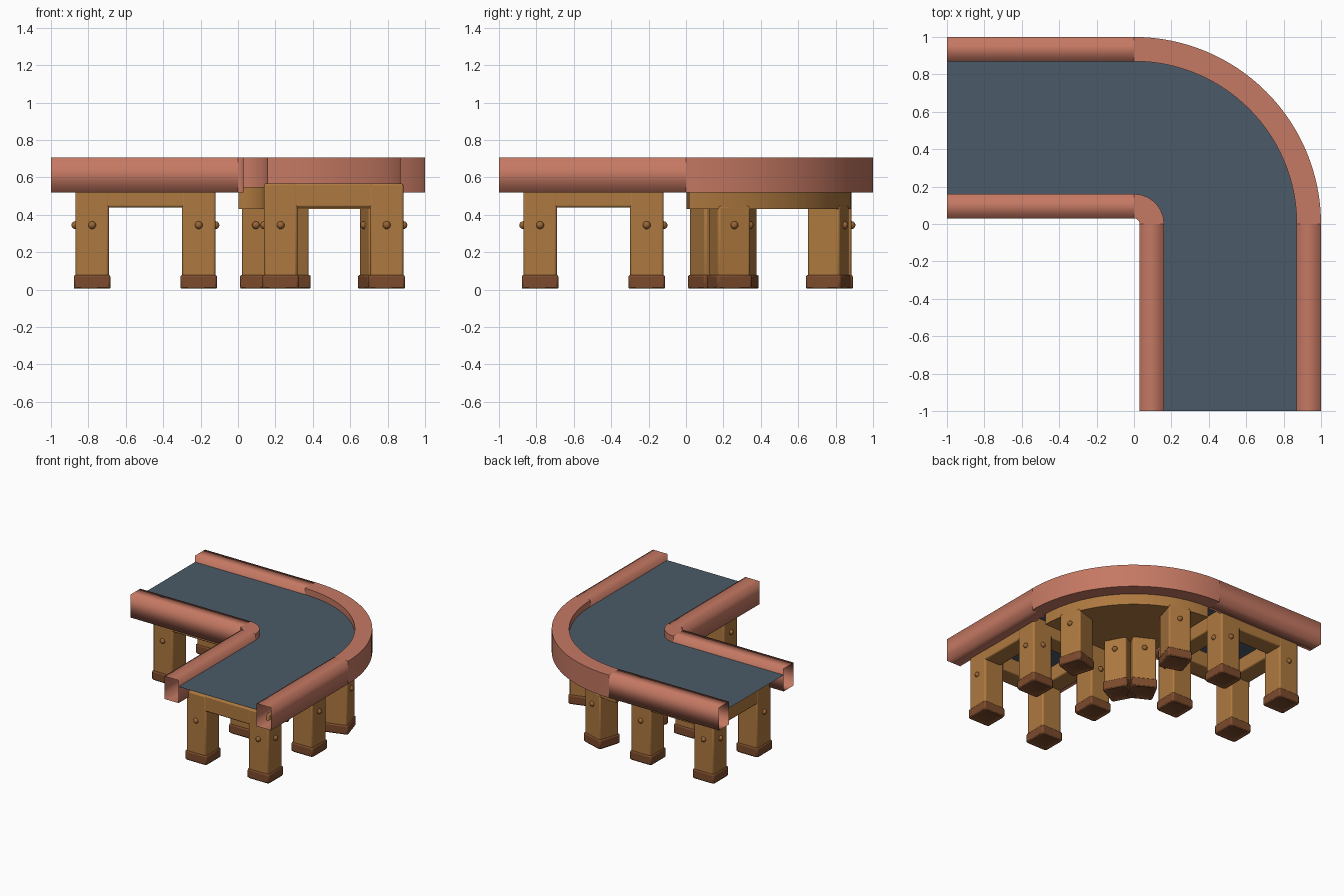
import bpy, bmesh, math
from mathutils import Matrix, Vector

if "Cube" in bpy.data.objects:
    bpy.data.objects.remove(bpy.data.objects["Cube"])


def material(name, rgb):
    m = bpy.data.materials.new(name)
    m.diffuse_color = (*rgb, 1)
    m.use_nodes = True
    m.node_tree.nodes["Principled BSDF"].inputs["Base Color"].default_value = m.diffuse_color
    return m


PINK = material("terracotta_pink", (0.56, 0.19, 0.125))
WOOD = material("oak_wood", (0.42, 0.19, 0.05))
FOOT = material("dark_brown", (0.20, 0.07, 0.025))
PEG = material("peg_brown", (0.32, 0.13, 0.035))
BELT = material("slate_blue", (0.07, 0.105, 0.138))


def finish(name, bm, mat, smooth="angle", bevel=0.0, normals=True):
    if normals:
        bmesh.ops.recalc_face_normals(bm, faces=bm.faces[:])
    mesh = bpy.data.meshes.new(name)
    bm.to_mesh(mesh)
    bm.free()
    ob = bpy.data.objects.new(name, mesh)
    bpy.context.collection.objects.link(ob)
    mesh.materials.append(mat)
    bpy.ops.object.select_all(action="DESELECT")
    ob.select_set(True)
    bpy.context.view_layer.objects.active = ob
    if bevel:
        b = ob.modifiers.new("bevel", "BEVEL")
        b.width, b.segments, b.limit_method = bevel, 2, "ANGLE"
    if smooth == "full":
        bpy.ops.object.shade_smooth()
    elif smooth == "angle":
        bpy.ops.object.shade_smooth_by_angle(angle=math.radians(35))
    return ob


def box(name, lo, hi, mat, bevel=0.0):
    lo, hi = Vector(lo), Vector(hi)
    bm = bmesh.new()
    bmesh.ops.create_cube(bm, size=1)
    bmesh.ops.scale(bm, vec=hi - lo, verts=bm.verts)
    bmesh.ops.translate(bm, vec=(lo + hi) / 2, verts=bm.verts)
    return finish(name, bm, mat, bevel=bevel)


def arc_frames(a0, a1, n):
    """Stations (origin, outward direction) around the bend centre."""
    out = []
    for i in range(n + 1):
        a = math.radians(a0 + (a1 - a0) * i / n)
        out.append((Vector((0, 0, 0)), Vector((math.cos(a), math.sin(a), 0))))
    return out


X, Y = Vector((1, 0, 0)), Vector((0, 1, 0))
ARM_A = [(-X, Y), (Vector((0, 0, 0)), Y)]
ARM_B = [(Vector((0, 0, 0)), X), (-Y, X)]
BEND = arc_frames(90, 0, 32)


def sweep(name, stations, profile, mat, smooth="angle", closed=True, caps=False):
    """Sweep (radius, height) points along the stations."""
    bm = bmesh.new()
    rings = [[bm.verts.new(o + d * r + Vector((0, 0, z))) for r, z in profile]
             for o, d in stations]
    k = len(profile)
    for p, q in zip(rings, rings[1:]):
        for i in range(k if closed else k - 1):
            j = (i + 1) % k
            bm.faces.new((p[i], p[j], q[j], q[i]))
    if caps:
        bm.faces.new(rings[0])
        bm.faces.new(rings[-1])
    bm.faces.ensure_lookup_table()
    bm.normal_update()
    if not closed and bm.faces[0].normal.z < 0:
        bmesh.ops.reverse_faces(bm, faces=bm.faces[:])
    return finish(name, bm, mat, smooth, normals=closed)


# Hollow side rails: two straight arms and a bend each
for side, r0, r1 in (("inner", 0.03, 0.16), ("outer", 0.87, 1.0)):
    prof = [(r0, 0.52), (r1, 0.52), (r1, 0.707), (r0, 0.707)]
    sweep(side + "_rail_left_arm", ARM_A, prof, PINK, "full")
    sweep(side + "_rail_bend", BEND, prof, PINK)
    sweep(side + "_rail_front_arm", ARM_B, prof, PINK, "full")

# Belt surface
sweep("belt", ARM_A[:1] + BEND + ARM_B[1:], [(0.16, 0.655), (0.87, 0.655)],
      BELT, closed=False)

# Solid quarter-ring deck under the bend
sweep("corner_deck", arc_frames(89, 1, 28),
      [(0.14, 0.43), (0.885, 0.43), (0.885, 0.55), (0.14, 0.55)], WOOD, caps=True)


def leg(name, x, y, top, angle, peg_angles):
    """Square leg with a shoe and round pegs on the given faces."""
    place = Matrix.Translation((x, y, 0)) @ Matrix.Rotation(math.radians(angle), 4, "Z")
    h = 0.09
    post = box(name + "_post", (-h, -h, 0.03), (h, h, top), WOOD, 0.012)
    shoe_h = 0.098
    bm = bmesh.new()
    bmesh.ops.create_cube(bm, size=1)
    bmesh.ops.scale(bm, vec=(2 * shoe_h, 2 * shoe_h, 0.08), verts=bm.verts)
    bmesh.ops.translate(bm, vec=(0, 0, 0.04), verts=bm.verts)
    # recessed sole
    sole = min(bm.faces, key=lambda f: f.calc_center_median().z)
    bmesh.ops.inset_region(bm, faces=[sole], thickness=0.035)
    bmesh.ops.translate(bm, vec=(0, 0, 0.012), verts=sole.verts[:])
    shoe = finish(name + "_shoe", bm, FOOT, bevel=0.012)
    bm = bmesh.new()
    for a in peg_angles:
        a = math.radians(a)
        at = Matrix.Translation((h * math.cos(a), h * math.sin(a), 0.345))
        bmesh.ops.create_uvsphere(bm, u_segments=14, v_segments=8, radius=0.021, matrix=at)
    pegs = finish(name + "_pegs", bm, PEG, "full")
    for ob in (post, shoe, pegs):
        ob.matrix_world = place


def table(name, x0, x1, y0, y1):
    """Four-legged open frame with aprons between the legs."""
    top, low, t = 0.568, 0.44, 0.155
    for i, x in enumerate((x0 + 0.09, x1 - 0.09)):
        for j, y in enumerate((y0 + 0.09, y1 - 0.09)):
            leg(f"{name}_leg_{i}{j}", x, y, top, 0,
                (0 if i else 180, 90 if j else -90))
    for i, y in enumerate((y0, y1 - t)):
        box(f"{name}_long_apron_{i}", (x0 + 0.01, y + 0.002, low),
            (x1 - 0.01, y + t - 0.002, top), WOOD, 0.01)
    for i, x in enumerate((x0, x1 - t)):
        box(f"{name}_cross_apron_{i}", (x + 0.002, y0 + 0.01, low),
            (x + t - 0.002, y1 - 0.01, top), WOOD, 0.01)


# Support tables under each arm
table("left_table", -0.87, -0.12, 0.138, 0.885)
table("front_table", 0.138, 0.885, -0.87, -0.12)

# Corner legs turned to face the bend centre
for name, radius, angle in (("outer_corner_leg", 0.795, 17), ("inner_corner_leg", 0.295, 28)):
    for k, a in enumerate((angle, 90 - angle)):
        r = math.radians(a)
        leg(f"{name}_{k}", radius * math.cos(r), radius * math.sin(r), 0.45, a, (0, 180))
